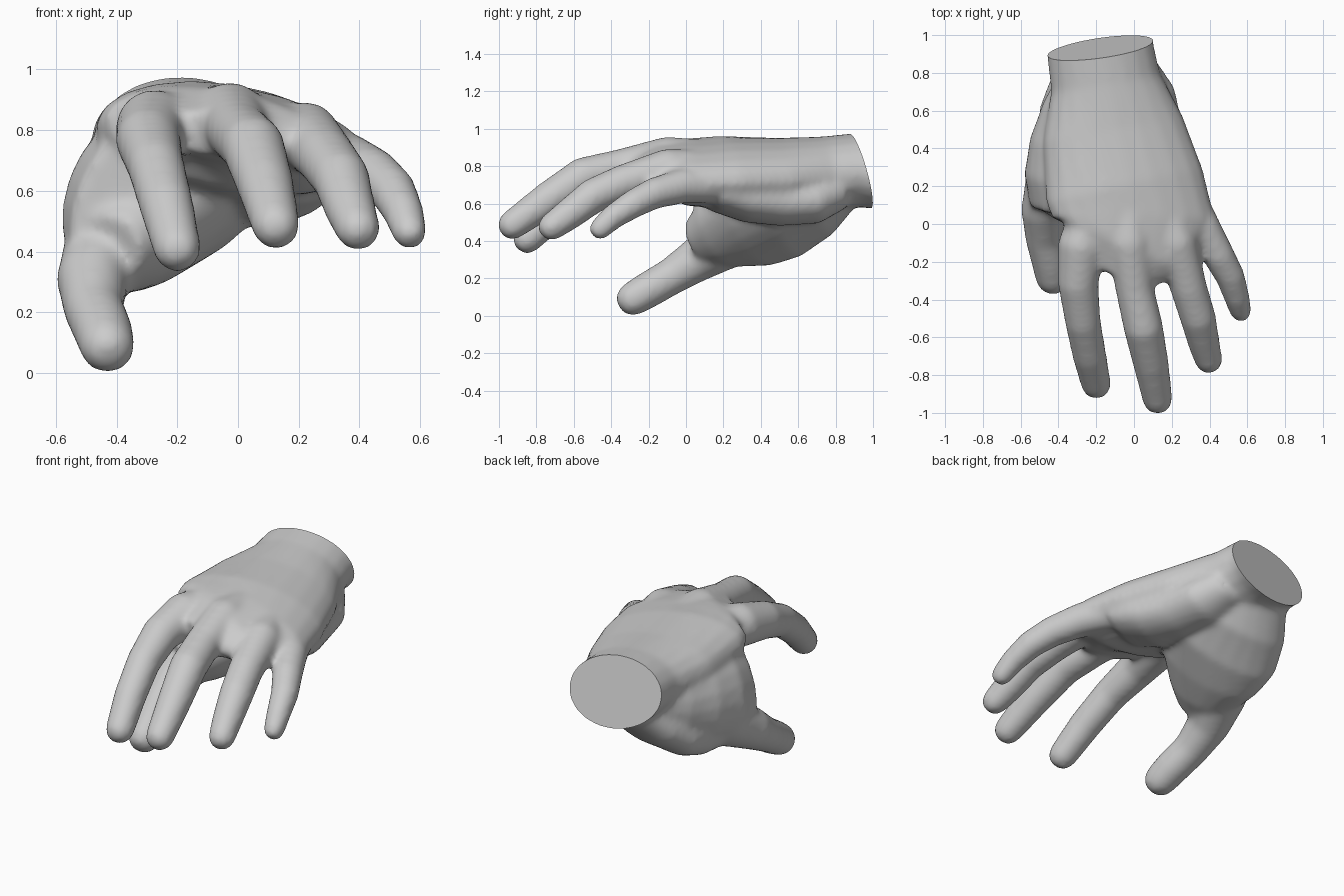
import bpy, bmesh
from math import cos, sin, pi, radians
from mathutils import Vector

if "Cube" in bpy.data.objects:
    bpy.data.objects.remove(bpy.data.objects["Cube"], do_unlink=True)

skin = bpy.data.materials.new("light grey")
skin.use_nodes = True
grey = (0.6, 0.6, 0.6, 1)
skin.diffuse_color = grey
skin.node_tree.nodes["Principled BSDF"].inputs["Base Color"].default_value = grey

bm = bmesh.new()
SIDES = 20


def loft(sections):
    """Closed tube through (x, y, z, half width, half height, roll) sections."""
    centres = [Vector(s[:3]) for s in sections]
    rings = []
    for i, (c, s) in enumerate(zip(centres, sections)):
        along = centres[min(i + 1, len(centres) - 1)] - centres[max(i - 1, 0)]
        side = along.cross(Vector((0, 0, 1))).normalized()
        up = side.cross(along).normalized()
        r = radians(s[5])
        a, b = side * cos(r) + up * sin(r), up * cos(r) - side * sin(r)
        rings.append([bm.verts.new(c + a * s[3] * cos(t) + b * s[4] * sin(t))
                      for t in (2 * pi * k / SIDES for k in range(SIDES))])
    for lo, hi in zip(rings, rings[1:]):
        for k in range(SIDES):
            n = (k + 1) % SIDES
            bm.faces.new((lo[k], lo[n], hi[n], hi[k]))
    bm.faces.new(rings[0][::-1])
    bm.faces.new(rings[-1])


def finger(*points):
    """Round tube with a blunt domed tip; points are (x, y, z, radius)."""
    tip, before = Vector(points[-1][:3]), Vector(points[-2][:3])
    d, r = (tip - before).normalized(), points[-1][3]
    dome = [(*(tip + d * r * f), r * w) for f, w in ((0.4, 0.9), (0.75, 0.65), (0.9, 0.35))]
    loft([(*p[:3], p[3], p[3], 0) for p in list(points) + dome])


# Wrist and back of hand, leaning down towards the little finger
loft([
    (-0.12, -0.26, 0.79, 0.20, 0.07, -5),
    (-0.05, -0.12, 0.81, 0.37, 0.12, -9),
    (0.00, 0.02, 0.77, 0.44, 0.17, -10),
    (-0.05, 0.20, 0.765, 0.43, 0.19, -8),
    (-0.11, 0.50, 0.755, 0.38, 0.195, -6),
    (-0.15, 0.75, 0.76, 0.295, 0.20, -5),
    (-0.18, 0.93, 0.78, 0.285, 0.20, -5),
    (-0.18, 1.12, 0.76, 0.285, 0.20, -5),
])

# Index, middle, ring and little fingers
finger((-0.20, 0.14, 0.81, 0.11), (-0.28, -0.12, 0.81, 0.125), (-0.295, -0.32, 0.765, 0.108),
       (-0.27, -0.52, 0.68, 0.095), (-0.235, -0.70, 0.55, 0.09), (-0.20, -0.85, 0.41, 0.08))
finger((-0.04, 0.14, 0.83, 0.11), (-0.025, -0.10, 0.84, 0.12), (0.005, -0.35, 0.79, 0.102),
       (0.05, -0.55, 0.745, 0.105), (0.09, -0.74, 0.62, 0.095), (0.125, -0.93, 0.485, 0.08))
finger((0.14, 0.14, 0.78, 0.11), (0.225, -0.10, 0.785, 0.11), (0.29, -0.34, 0.71, 0.098),
       (0.34, -0.50, 0.64, 0.095), (0.37, -0.63, 0.54, 0.085), (0.395, -0.72, 0.475, 0.075))
finger((0.25, 0.20, 0.70, 0.10), (0.365, -0.02, 0.695, 0.095), (0.45, -0.17, 0.655, 0.085),
       (0.51, -0.28, 0.60, 0.078), (0.545, -0.39, 0.53, 0.068), (0.565, -0.46, 0.465, 0.06))

# Thumb
finger((-0.34, 0.42, 0.50, 0.16), (-0.43, 0.22, 0.40, 0.15), (-0.48, 0.06, 0.30, 0.12),
       (-0.475, -0.08, 0.21, 0.10), (-0.445, -0.20, 0.14, 0.098), (-0.43, -0.285, 0.09, 0.092))

# Thumb muscle, merging across the palm
loft([
    (-0.16, 0.85, 0.69, 0.20, 0.11, -5),
    (-0.18, 0.70, 0.58, 0.28, 0.15, -15),
    (-0.20, 0.52, 0.53, 0.34, 0.18, -26),
    (-0.27, 0.34, 0.49, 0.31, 0.18, -34),
    (-0.36, 0.18, 0.44, 0.22, 0.16, -40),
    (-0.43, 0.07, 0.40, 0.14, 0.12, -45),
])

# Heel of the palm below the little finger
loft([
    (0.00, 0.82, 0.68, 0.13, 0.11, 0),
    (0.04, 0.68, 0.62, 0.18, 0.13, 0),
    (0.08, 0.50, 0.61, 0.18, 0.13, 0),
    (0.12, 0.32, 0.62, 0.20, 0.12, 0),
    (0.17, 0.15, 0.65, 0.20, 0.09, 0),
])

# Sloping web from the back of the hand down to the thumb
loft([
    (-0.24, 0.76, 0.68, 0.16, 0.17, 8),
    (-0.30, 0.58, 0.63, 0.19, 0.23, 15),
    (-0.35, 0.40, 0.60, 0.20, 0.27, 20),
    (-0.39, 0.22, 0.58, 0.18, 0.28, 22),
    (-0.42, 0.06, 0.57, 0.11, 0.24, 22),
])

bmesh.ops.recalc_face_normals(bm, faces=bm.faces)
mesh = bpy.data.meshes.new("hand")
bm.to_mesh(mesh)
bm.free()
hand = bpy.data.objects.new("hand", mesh)
bpy.context.collection.objects.link(hand)

# Fuse the parts into one skin and soften the joins
remesh = hand.modifiers.new("fuse", "REMESH")
remesh.mode = "VOXEL"
remesh.voxel_size = 0.016
soften = hand.modifiers.new("soften", "SMOOTH")
soften.factor = 0.5
soften.iterations = 16
bpy.context.view_layer.update()
fused = bpy.data.meshes.new_from_object(hand.evaluated_get(bpy.context.evaluated_depsgraph_get()))
hand.modifiers.clear()
hand.data = fused

# Slice the wrist flat
bm = bmesh.new()
bm.from_mesh(fused)
cut = Vector((-0.13, 1, 0.27))
bmesh.ops.bisect_plane(bm, geom=bm.verts[:] + bm.edges[:] + bm.faces[:],
                       plane_co=(-0.18, 0.93, 0.78), plane_no=cut, clear_outer=True)
bmesh.ops.holes_fill(bm, edges=[e for e in bm.edges if e.is_boundary])
bm.to_mesh(fused)
bm.free()

fused.materials.clear()
fused.materials.append(skin)
bpy.context.view_layer.objects.active = hand
hand.select_set(True)
bpy.ops.object.shade_smooth_by_angle(angle=radians(40))
